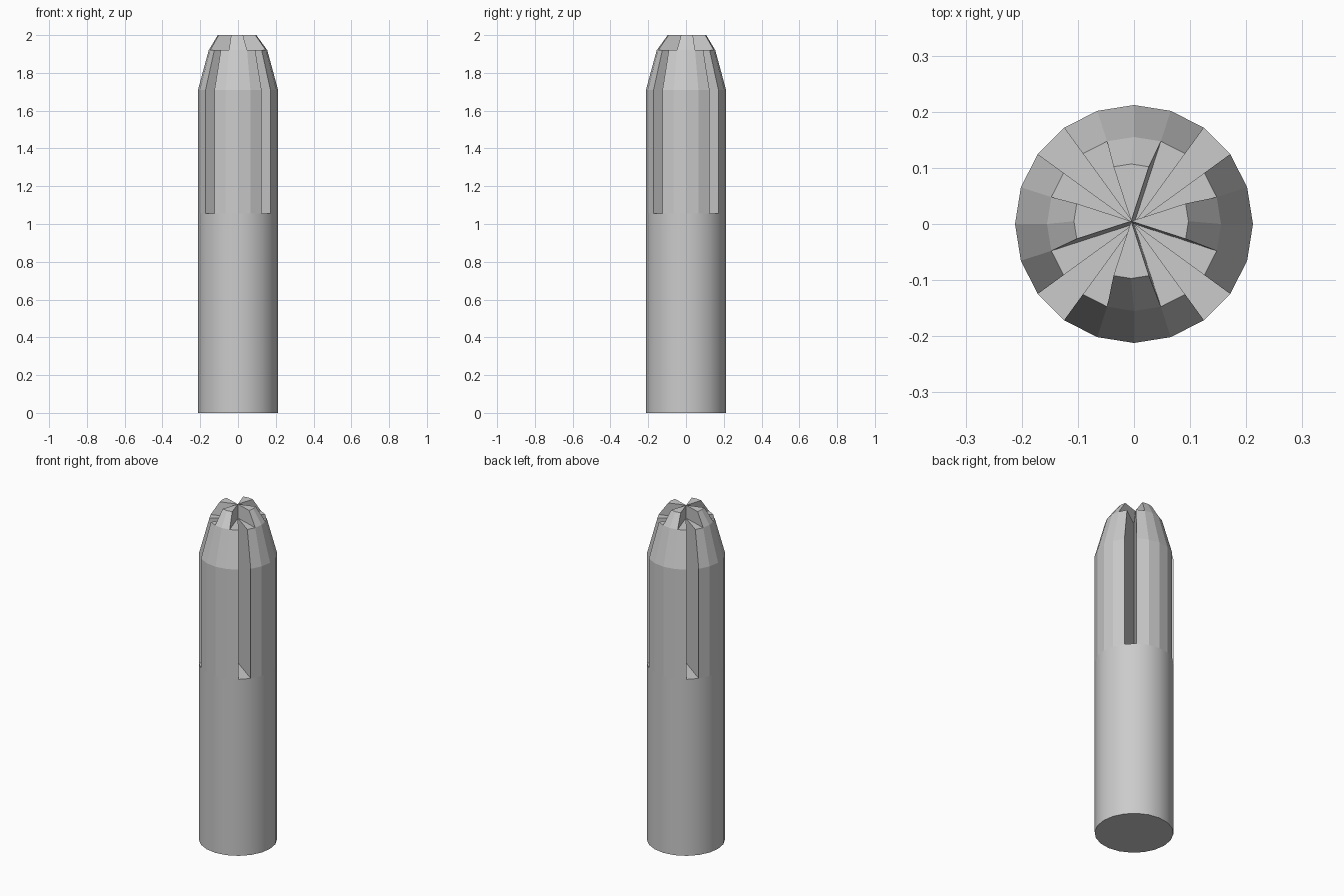
import bpy, bmesh, math

if "Cube" in bpy.data.objects:
    bpy.data.objects.remove(bpy.data.objects["Cube"])

SIDES = 20
# Level: height, radius, axis offset (the tip is very slightly off-centre)
LEVELS = [(0, 0.212, 0), (1.055, 0.212, 0), (1.71, 0.212, 0),
          (1.92, 0.155, 0), (2.0, 0.102, 0.005)]
# Top level reached by each 18-degree sector: prong, step, flute, step, prong
TOPS = [4, 3, 1, 3, 4]

bm = bmesh.new()
rings, axis = [], []
for z, r, off in LEVELS:
    axis.append(bm.verts.new((-off, off, z)))
    rings.append([bm.verts.new((r * math.cos(i * math.tau / SIDES) - off,
                                r * math.sin(i * math.tau / SIDES) + off, z))
                  for i in range(SIDES)])

for i in range(SIDES):
    j = (i + 1) % SIDES
    top, nxt = TOPS[i % 5], TOPS[j % 5]
    # Outer skin: smooth shank below, flat facets above
    for k in range(top):
        f = bm.faces.new((rings[k][i], rings[k][j], rings[k + 1][j], rings[k + 1][i]))
        f.smooth = k == 0
    # Sector cap: flute floor, step or prong top
    bm.faces.new((axis[top], rings[top][i], rings[top][j]))
    # Radial walls where neighbouring sectors differ in height
    for k in range(min(top, nxt), max(top, nxt)):
        wall = [axis[k], rings[k][j], rings[k + 1][j], axis[k + 1]]
        bm.faces.new(wall if nxt < top else wall[::-1])
        if nxt < top:
            bm.faces.ensure_lookup_table()
            bm.faces[-1].normal_flip()
        else:
            bm.faces.ensure_lookup_table()
            bm.faces[-1].normal_flip()

# Flat base
bm.faces.new(rings[0][::-1])
bmesh.ops.delete(bm, geom=[v for v in bm.verts if not v.link_faces], context='VERTS')

# Walls must face into the lower neighbouring sector
bm.normal_update()
for f in bm.faces:
    if len(f.verts) == 4 and any(v in axis[1:] for v in f.verts):
        c = f.calc_center_median()
        a = math.atan2(c.y, c.x)
        ahead = int(((a + 0.1) % math.tau) / (math.tau / SIDES))
        behind = int(((a - 0.1) % math.tau) / (math.tau / SIDES))
        turn = 1 if TOPS[ahead % 5] < TOPS[behind % 5] else -1
        if turn * (-math.sin(a) * f.normal.x + math.cos(a) * f.normal.y) < 0:
            f.normal_flip()

mesh = bpy.data.meshes.new("fluted_rod")
bm.to_mesh(mesh)
bm.free()
rod = bpy.data.objects.new("fluted_rod", mesh)
bpy.context.collection.objects.link(rod)
